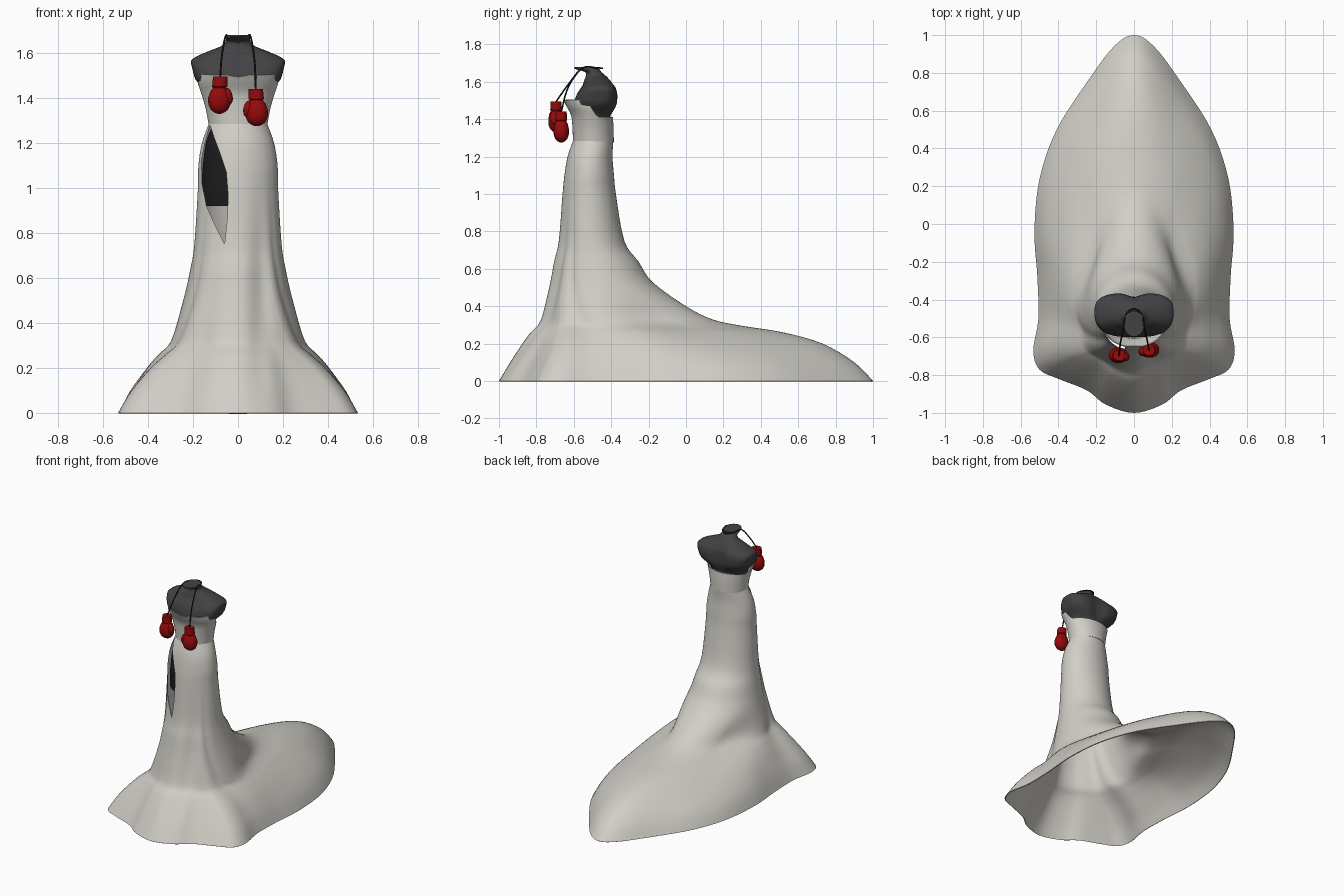
import bpy, bmesh, math

if "Cube" in bpy.data.objects:
    bpy.data.objects.remove(bpy.data.objects["Cube"])


def material(name, r, g, b, rough=0.7):
    m = bpy.data.materials.new(name)
    m.use_nodes = True
    m.diffuse_color = (r, g, b, 1)
    node = m.node_tree.nodes["Principled BSDF"]
    node.inputs["Base Color"].default_value = (r, g, b, 1)
    node.inputs["Roughness"].default_value = rough
    return m


ivory = material("ivory satin", 0.64, 0.62, 0.57)
charcoal = material("charcoal fabric", 0.055, 0.055, 0.058)
black = material("black lining", 0.011, 0.011, 0.011)
red = material("red leather", 0.3, 0.003, 0.003)


def spline(points, steps, closed=False):
    """Smooth interpolation through rows of numbers."""
    n, out = len(points), []
    pick = (lambda i: points[i % n]) if closed else (lambda i: points[max(0, min(n - 1, i))])
    for i in range(n if closed else n - 1):
        rows = [pick(i + k) for k in (-1, 0, 1, 2)]
        for s in range(steps):
            t = s / steps
            out.append([b + 0.5 * t * (c - a + t * (2*a - 5*b + 4*c - d + t * (3*(b - c) + d - a)))
                        for a, b, c, d in zip(*rows)])
    if not closed:
        out.append(list(points[-1]))
    return out


def smooth(ob, angle=40):
    ob.data.shade_smooth()
    ob.data.set_sharp_from_angle(angle=math.radians(angle))


def loft(name, rings, mats, caps=False):
    """Skin a stack of closed rings."""
    bm = bmesh.new()
    rows = [[bm.verts.new(p) for p in ring] for ring in rings]
    n = len(rows[0])
    for a, b in zip(rows, rows[1:]):
        for i in range(n):
            j = (i + 1) % n
            bm.faces.new((a[i], a[j], b[j], b[i]))
    if caps:
        bm.faces.new(rows[0])
        bm.faces.new(rows[-1])
    bmesh.ops.recalc_face_normals(bm, faces=bm.faces)
    me = bpy.data.meshes.new(name)
    bm.to_mesh(me)
    bm.free()
    for m in mats:
        me.materials.append(m)
    ob = bpy.data.objects.new(name, me)
    bpy.context.collection.objects.link(ob)
    smooth(ob)
    return ob


def oval(z, cx, cy, w, d, power=2.0, n=48):
    ring = []
    for i in range(n):
        a = 2 * math.pi * i / n
        c, s = math.cos(a), math.sin(a)
        ring.append((cx + w * math.copysign(abs(c) ** (2 / power), c),
                     cy + d * math.copysign(abs(s) ** (2 / power), s), z))
    return ring


def bump(x, centre, width):
    return math.exp(-((x - centre) / width) ** 2)


def ease(x, low, high):
    t = max(0, min(1, (x - low) / (high - low)))
    return t * t * (3 - 2 * t)


def apply(ob, kind, **settings):
    mod = ob.modifiers.new(kind.title(), kind)
    for key, value in settings.items():
        setattr(mod, key, value)
    bpy.context.view_layer.objects.active = ob
    bpy.ops.object.modifier_apply(modifier=mod.name)


# Skirt: wavy hem outline as (width share, depth share), front to back
half = [(0, 0), (.28, .022), (.47, .06), (.75, .09), (.94, .115), (1, .165), (.95, .25),
        (.96, .36), (.99, .48), (.94, .62), (.77, .75), (.47, .875), (.2, .97), (0, 1)]
hem = spline(half + [(-u, v) for u, v in half[-2:0:-1]], 5, closed=True)
# Height, front, back, half width, share of hem waviness
levels = [(0, -1, 1, .533, 1), (.1, -.94, .9, .488, .9), (.2, -.875, .73, .425, .7),
          (.26, -.83, .52, .372, .5), (.295, -.795, .3, .332, .4), (.33, -.775, .14, .31, .33),
          (.4, -.755, 0, .283, .25), (.53, -.725, -.18, .238, .15), (.64, -.705, -.255, .212, .1),
          (.75, -.68, -.33, .194, .05), (1, -.66, -.375, .178, 0), (1.1, -.65, -.385, .176, 0),
          (1.2, -.633, -.393, .16, 0), (1.29, -.602, -.388, .128, 0)]
rings = []
for z, front, back, w, wave in spline(levels, 4):
    fold = bump(z, .5, .38) * min(1, z / .15)
    taper = .3 * bump(z, .3, .14)  # train narrows into a ridge
    ring = []
    for u, v in hem:
        v = max(0, min(1, v))
        round_u = math.copysign(2 * math.sqrt(v * (1 - v)), u)
        x = w * (round_u + (u - round_u) * wave) * (1 - taper * ease(v, .3, .75))
        x *= 1 - .045 * fold * bump(v, .21, .05)
        y = front + (back - front) * v
        if v < .3:
            y += .018 * fold * bump(x, .1, .045)
        ring.append((x, y, z))
    rings.append(ring)
skirt = loft("skirt", rings, [ivory])
apply(skirt, "SOLIDIFY", thickness=0.006, offset=-1)

# Thigh slit cut through the front of the skirt
slit = [(-.125, 1.28), (-.105, 1.22), (-.075, 1.14), (-.052, 1.07), (-.045, .98), (-.046, .88),
        (-.06, .75), (-.105, .84), (-.14, .92), (-.16, 1.02), (-.162, 1.12), (-.147, 1.2)]
cutter = loft("slit_cutter", [[(x, y, z) for x, z in slit] for y in (-.95, -.5)], [ivory], True)
cutter.hide_render = True
apply(skirt, "BOOLEAN", object=cutter, operation='DIFFERENCE', solver='EXACT')
bpy.data.objects.remove(cutter)
smooth(skirt)

# Mannequin: height, centre y, half width, half depth, squareness
body = [(.92, -.515, .16, .122, 2), (1.05, -.515, .16, .122, 2), (1.2, -.513, .143, .105, 2),
        (1.29, -.495, .113, .095, 2), (1.4, -.498, .132, .095, 2), (1.44, -.49, .152, .106, 2.2),
        (1.48, -.483, .188, .116, 3), (1.53, -.475, .203, .11, 3.4), (1.565, -.468, .208, .095, 3.2),
        (1.585, -.468, .182, .083, 2.7), (1.61, -.473, .125, .07, 2.2), (1.63, -.48, .075, .056, 2),
        (1.652, -.495, .055, .044, 2), (1.668, -.527, .055, .066, 2), (1.68, -.528, .055, .068, 2)]
rings = []
for z, cy, w, d, power in spline(body, 3):
    ring = []
    for x, y, _ in oval(z, 0, cy, w, d, power, 64):
        if y > cy:  # hollow along the spine
            y -= .22 * (y - cy) * bump(x, 0, .045) * bump(z, 1.52, .09)
        ring.append((x, y, z))
    rings.append(ring)
mannequin = loft("mannequin", rings, [charcoal, black], True)
for face in mannequin.data.polygons:
    face.material_index = int(face.center.z < 1.29)

# Bodice: high at the bust, low across the back
shape = spline([(1.27, -.495, .124, .104), (1.35, -.497, .138, .105), (1.42, -.502, .158, .107),
                (1.47, -.508, .174, .126), (1.51, -.512, .172, .142)], 8)


def bodice_section(z):
    for a, b in zip(shape, shape[1:]):
        if z <= b[0]:
            t = (z - a[0]) / (b[0] - a[0])
            return [p + (q - p) * t for p, q in zip(a, b)]
    return shape[-1]


rings = []
for k in range(13):
    ring = []
    for i in range(64):
        a = 2 * math.pi * i / 64
        facing = -math.sin(a)
        top = 1.412 + .092 * ease(facing, -.35, .3) - .008 * bump(facing, 1, .02)
        z = 1.275 + (top - 1.275) * k / 12
        _, cy, w, d = bodice_section(z)
        ring.append((w * math.cos(a), cy + d * math.sin(a), z))
    rings.append(ring)
bodice = loft("bodice", rings, [ivory])
apply(bodice, "SOLIDIFY", thickness=0.005, offset=-1)
smooth(bodice)

# Boxing gloves hanging from the neck cord
glove = [(0, .032, .029), (-.045, .034, .031), (-.05, .029, .027), (-.065, .04, .035),
         (-.095, .05, .041), (-.125, .049, .04), (-.148, .038, .031), (-.16, .022, .017),
         (-.166, .006, .005)]
for side, sign, x, y, z in (("right", -1, -.079, -.695, 1.495), ("left", 1, .079, -.667, 1.44)):
    loft(side + "_glove", [oval(z + h, x + sign * min(0.004, -h * .05), y, w, d, 2.2, 32)
                           for h, w, d in glove], [red], True)
    bpy.ops.mesh.primitive_uv_sphere_add(segments=20, ring_count=12, radius=1,
                                         location=(x - sign * .036, y - .008, z - .088))
    thumb = bpy.context.object
    thumb.name = side + "_glove_thumb"
    thumb.scale = (.019, .024, .037)
    thumb.rotation_euler.y = sign * .2
    thumb.data.materials.append(red)
    smooth(thumb)

# Cord looped behind the neck
path = [(-.079, -.695, 1.493), (-.072, -.63, 1.585), (-.056, -.555, 1.672), (-.042, -.48, 1.675),
        (0, -.448, 1.672), (.042, -.48, 1.675), (.056, -.555, 1.672), (.073, -.63, 1.57),
        (.079, -.667, 1.438)]
curve = bpy.data.curves.new("neck_cord", 'CURVE')
curve.dimensions = '3D'
curve.bevel_depth = 0.0042
curve.bevel_resolution = 2
line = curve.splines.new('POLY')
points = spline(path, 6)
line.points.add(len(points) - 1)
for point, co in zip(line.points, points):
    point.co = (*co, 1)
curve.materials.append(black)
bpy.context.collection.objects.link(bpy.data.objects.new("neck_cord", curve))
